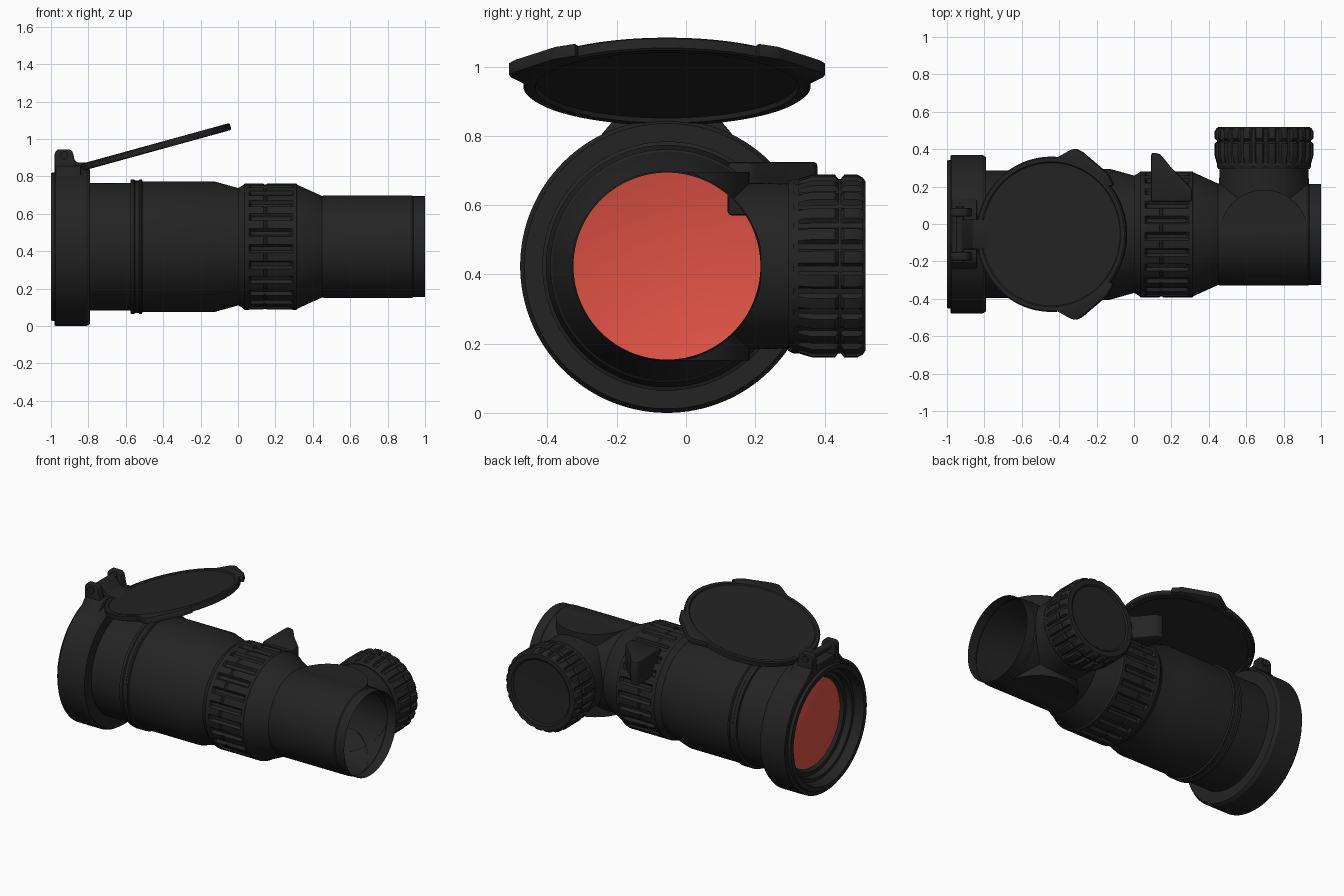
import bpy, bmesh, math
from mathutils import Matrix, Vector

if "Cube" in bpy.data.objects:
    bpy.data.objects.remove(bpy.data.objects["Cube"])

CY, CZ = -0.055, 0.424      # optical axis of the tube
KX = 0.695                  # side knob axis


def material(name, rgb):
    m = bpy.data.materials.new(name)
    m.diffuse_color = (*rgb, 1)
    m.use_nodes = True
    m.node_tree.nodes["Principled BSDF"].inputs["Base Color"].default_value = m.diffuse_color
    return m


BLACK = material("matte black", (0.017, 0.017, 0.017))
RED = material("red lens", (0.75, 0.085, 0.06))


def finish(name, bm, mat=BLACK, matrix=None, angle=30):
    bmesh.ops.remove_doubles(bm, verts=bm.verts, dist=1e-5)
    if matrix:
        bm.transform(matrix)
    me = bpy.data.meshes.new(name)
    bm.to_mesh(me)
    bm.free()
    me.materials.append(mat)
    ob = bpy.data.objects.new(name, me)
    bpy.context.collection.objects.link(ob)
    bpy.ops.object.select_all(action='DESELECT')
    ob.select_set(True)
    bpy.context.view_layer.objects.active = ob
    bpy.ops.object.shade_smooth_by_angle(angle=math.radians(angle))
    return ob


def lathe(name, profile, axis, centre, seg=96, groove=(8, 2), mat=BLACK, matrix=None):
    """Profile points are (along, radius[, groove depth]); along=None lands on the tube."""
    bm = bmesh.new()
    rings = []
    for p in profile:
        ring = []
        for j in range(seg):
            a = 2 * math.pi * j / seg
            r = p[1]
            if len(p) > 2 and j % groove[0] < groove[1]:
                r -= p[2]
            c, s = r * math.cos(a), r * math.sin(a)
            u = CY + math.sqrt(0.272 ** 2 - c * c) if p[0] is None else p[0]
            co = Vector(centre)
            co[axis] += u
            co[(axis + 1) % 3] += c
            co[(axis + 2) % 3] += s
            ring.append(bm.verts.new(co))
        rings.append(ring)
    for A, B in zip(rings, rings[1:]):
        for j in range(seg):
            k = (j + 1) % seg
            bm.faces.new((A[j], A[k], B[k], B[j]))
    return finish(name, bm, mat, matrix)


def prism(name, pts, axis, lo, hi, bevel=0.006, matrix=None):
    """Extrude a 2D outline along an axis (outline uses the other two in order)."""
    bm = bmesh.new()
    others = [i for i in range(3) if i != axis]
    rows = []
    for h in (lo, hi):
        row = []
        for p in pts:
            co = [0, 0, 0]
            co[axis], co[others[0]], co[others[1]] = h, p[0], p[1]
            row.append(bm.verts.new(co))
        rows.append(row)
    n = len(pts)
    bm.faces.new(rows[0])
    bm.faces.new(rows[1])
    for i in range(n):
        k = (i + 1) % n
        bm.faces.new((rows[0][i], rows[0][k], rows[1][k], rows[1][i]))
    bmesh.ops.recalc_face_normals(bm, faces=bm.faces)
    if bevel:
        bmesh.ops.bevel(bm, geom=bm.edges[:], offset=bevel, segments=2, affect='EDGES', profile=0.5)
    return finish(name, bm, matrix=matrix)


TUBE = (0, CY, CZ)

# Front cover ring, with stepped seat around the lens
lathe("front_cap", [(-0.88, 0.285), (-0.90, 0.30), (-0.90, 0.325), (-0.94, 0.33), (-0.94, 0.35),
                    (-0.99, 0.36), (-1.0, 0.365), (-1.0, 0.395), (-0.98, 0.397), (-0.98, 0.42),
                    (-0.975, 0.424), (-0.81, 0.424), (-0.79, 0.412), (-0.79, 0.335)], 0, TUBE, 128)

# Main tube, open at the rear
lathe("main_tube", [(-0.80, 0.34), (-0.575, 0.341), (-0.575, 0.357), (-0.57, 0.36), (-0.555, 0.36),
                    (-0.55, 0.354), (-0.53, 0.354), (-0.525, 0.36), (-0.515, 0.36), (-0.51, 0.35),
                    (-0.13, 0.35), (0.0, 0.314), (0.04, 0.318)], 0, TUBE, 128)
lathe("rear_tube", [(0.30, 0.333), (0.32, 0.33), (0.43, 0.28), (0.45, 0.271), (0.465, 0.275),
                    (0.93, 0.275), (0.937, 0.27), (1.0, 0.27)], 0, TUBE, 128)

# Magnification ring with grip flutes
lathe("zoom_ring", [(0.0, 0.313), (0.025, 0.328), (0.035, 0.337), (0.06, 0.337), (0.07, 0.337, 0.018),
                    (0.135, 0.337, 0.018), (0.14, 0.332, 0.013), (0.15, 0.332, 0.013),
                    (0.155, 0.337, 0.018), (0.28, 0.337, 0.018), (0.295, 0.337),
                    (0.312, 0.337), (0.32, 0.328)], 0, TUBE, 192, (8, 3))
prism("zoom_lever", [(0.09, 0.12), (0.09, 0.37), (0.10, 0.382), (0.14, 0.375), (0.20, 0.30),
                     (0.31, 0.19), (0.31, 0.12)], 2, 0.57, 0.725, 0.012)

# Convex red lens
R = 0.29
lathe("front_lens", [(-0.915 + 0.035 * t * t, R * t) for t in (0, .15, .3, .45, .6, .75, .9, 1)],
      0, TUBE, 96, mat=RED)

# Half-round turret pads above and below the rear tube
for label, sgn in (("upper", 1), ("lower", -1)):
    bm = bmesh.new()
    top, low = [], []
    for j in range(33):
        a = math.pi * j / 32
        x, y = 0.238 * math.cos(a), 0.238 * math.sin(a)
        top.append(bm.verts.new((KX + x, CY + y, CZ + sgn * 0.272)))
        low.append(bm.verts.new((KX + x, CY + y, CZ + sgn * min(0.2715, math.sqrt(0.272 ** 2 - y * y)))))
    bm.faces.new(top)
    for j in range(32):
        bm.faces.new((top[j], low[j], low[j + 1], top[j + 1]))
    bmesh.ops.recalc_face_normals(bm, faces=bm.faces)
    finish(label + "_turret_pad", bm)

# Side turret neck and fluted knob
KNOB = (KX, 0, CZ)
lathe("turret_neck", [(None, 0.24), (0.22, 0.24), (0.29, 0.238), (0.31, 0.238)], 1, KNOB, 96)
lathe("side_knob", [(0.295, 0.20), (0.295, 0.245), (0.31, 0.252), (0.325, 0.252, 0.004), (0.34, 0.257, 0.012),
                    (0.365, 0.264, 0.016), (0.43, 0.264, 0.016), (0.44, 0.252), (0.447, 0.252),
                    (0.457, 0.264, 0.016), (0.495, 0.264, 0.016), (0.51, 0.256, 0.006), (0.518, 0.245),
                    (0.518, 0.215), (0.510, 0.205), (0.506, 0.0)], 1, KNOB, 192, (8, 3))

# Hinge on top of the front cap
prism("hinge_base", [(-0.27, 0.77), (-0.235, 0.815), (-0.205, 0.85), (-0.18, 0.862), (0.07, 0.862),
                     (0.095, 0.85), (0.125, 0.815), (0.16, 0.77)], 0, -0.975, -0.84)
LUG = [(-0.98, 0.80), (-0.98, 0.925), (-0.965, 0.945), (-0.90, 0.945), (-0.883, 0.93),
       (-0.865, 0.85), (-0.82, 0.80)]
for label, y in (("right", -0.195), ("left", 0.04)):
    prism(label + "_hinge_lug", LUG, 1, y, y + 0.045)
lathe("hinge_pin", [(-0.205, 0), (-0.205, 0.022), (0.095, 0.022), (0.095, 0)], 1, (-0.93, 0, 0.912), 24)
prism("hinge_arm", [(-0.945, 0.89), (-0.945, 0.925), (-0.91, 0.925), (-0.86, 0.875), (-0.78, 0.875),
                    (-0.80, 0.85), (-0.87, 0.845)], 1, -0.135, 0.025)

# Flip-up lid, tilted about the hinge, with a finger ear on each side
LID = Matrix.Translation((-0.44, CY, 0.957)) @ Matrix.Rotation(math.radians(-15.4), 4, 'Y')
lathe("lid", [(-0.006, 0), (-0.006, 0.375), (-0.019, 0.38), (-0.019, 0.408), (-0.014, 0.415),
              (0.014, 0.415), (0.019, 0.408), (0.019, 0.388), (0.012, 0.382), (0.012, 0)],
      2, (0, 0, 0), 128, matrix=LID)
for label, s in (("left", 1), ("right", -1)):
    prism(label + "_lid_ear", [(0.02, s * 0.405), (0.06, s * 0.425), (0.11, s * 0.452), (0.135, s * 0.457),
                               (0.17, s * 0.44), (0.31, s * 0.325), (0.345, s * 0.265), (0.31, s * 0.25),
                               (0.21, s * 0.335), (0.10, s * 0.38)], 2, -0.019, 0.019, 0.004, LID)
